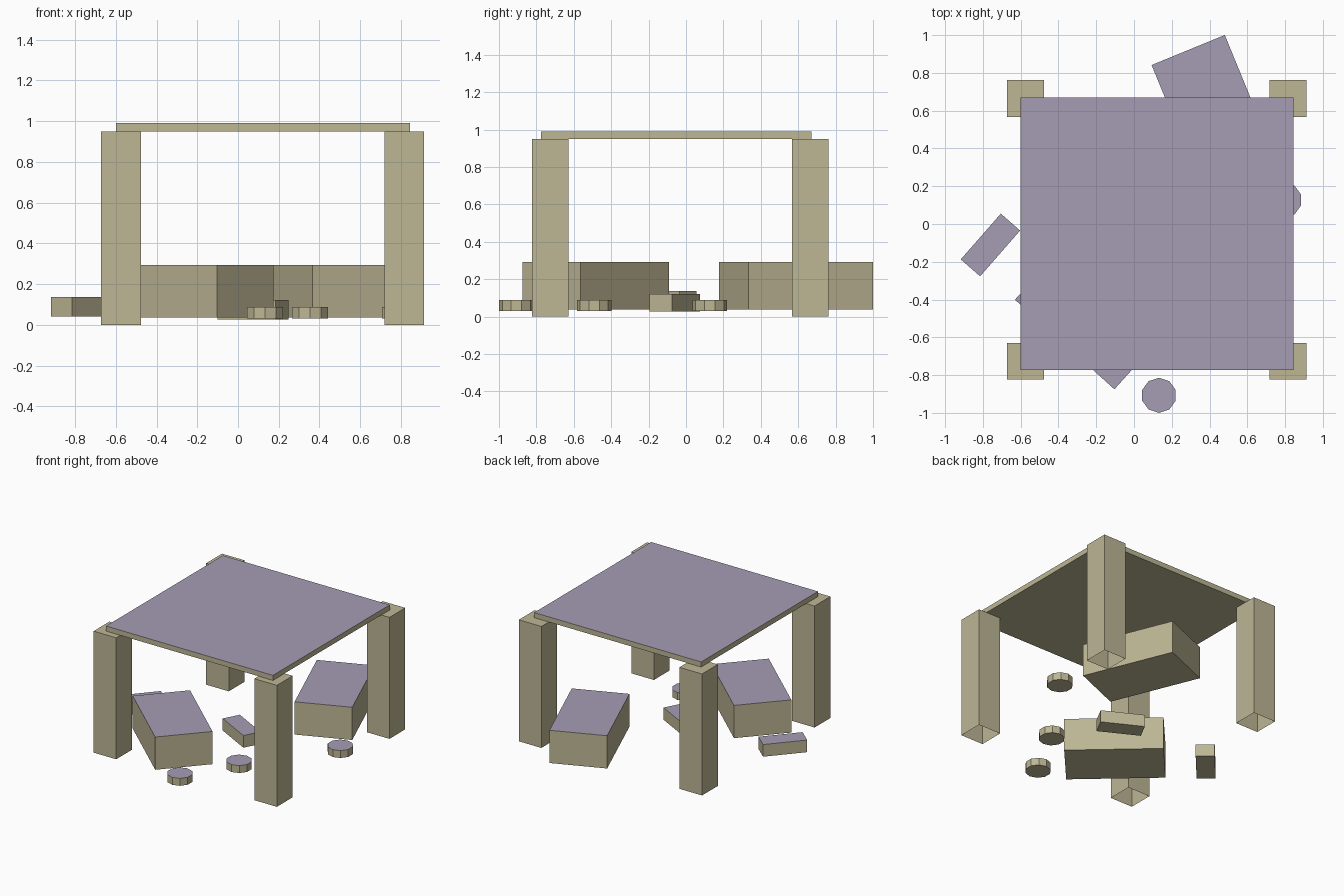
import bpy, bmesh
from math import radians
from mathutils import Matrix

if "Cube" in bpy.data.objects:
    bpy.data.objects.remove(bpy.data.objects["Cube"])


def material(name, color):
    m = bpy.data.materials.new(name)
    m.diffuse_color = color
    m.use_nodes = True
    m.node_tree.nodes["Principled BSDF"].inputs["Base Color"].default_value = m.diffuse_color
    return m


beige = material("beige_wood", (0.51, 0.47, 0.30, 1))
purple = material("purple_fabric", (0.38, 0.34, 0.46, 1))


def finish(name, bm, mats):
    mesh = bpy.data.meshes.new(name)
    bm.normal_update()
    bm.to_mesh(mesh)
    bm.free()
    for m in mats:
        mesh.materials.append(m)
    ob = bpy.data.objects.new(name, mesh)
    bpy.context.collection.objects.link(ob)
    return ob


def color_top(bm):
    bm.normal_update()
    for f in bm.faces:
        f.material_index = 1 if f.normal.z > 0.9 else 0


def box(name, x, y, sx, sy, z0, z1, angle=0):
    bm = bmesh.new()
    mat = (Matrix.Translation((x, y, (z0 + z1) / 2))
           @ Matrix.Rotation(radians(angle), 4, 'Z')
           @ Matrix.Diagonal((sx, sy, z1 - z0, 1)))
    bmesh.ops.create_cube(bm, size=1, matrix=mat)
    color_top(bm)
    return finish(name, bm, [beige, purple])


def leg(name, x, y):
    # square post, hollow and open at the bottom
    bm = bmesh.new()
    mat = Matrix.Translation((x, y, 0.475)) @ Matrix.Diagonal((0.195, 0.195, 0.95, 1))
    bmesh.ops.create_cube(bm, size=1, matrix=mat)
    bm.normal_update()
    bottom = [f for f in bm.faces if f.normal.z < -0.9]
    bmesh.ops.delete(bm, geom=bottom, context='FACES_ONLY')
    return finish(name, bm, [beige])


def disc(name, x, y):
    # ten-sided disc with flats facing left and right
    bm = bmesh.new()
    mat = Matrix.Translation((x, y, 0.059)) @ Matrix.Rotation(radians(18), 4, 'Z')
    bmesh.ops.create_cone(bm, cap_ends=True, segments=10, radius1=0.093,
                          radius2=0.093, depth=0.058, matrix=mat)
    # one vertex must point along +y
    top = max(v.co.y for v in bm.verts)
    if top - y < 0.092:
        bmesh.ops.rotate(bm, verts=bm.verts, cent=(x, y, 0),
                         matrix=Matrix.Rotation(radians(18), 3, 'Z'))
    color_top(bm)
    return finish(name, bm, [beige, purple])


# table
box("table_top", 0.122, -0.052, 1.444, 1.444, 0.95, 0.99)
for side, x in (("left", -0.574), ("right", 0.816)):
    for end, y in (("front", -0.727), ("back", 0.664)):
        leg(f"{end}_{side}_leg", x, y)

# large floor cushions
box("back_cushion", 0.4235, 0.588, 0.419, 0.72, 0.037, 0.293, 22.3)
box("front_cushion", -0.2275, -0.483, 0.417, 0.709, 0.037, 0.293, 48)

# small blocks
box("left_block", -0.76, -0.111, 0.322, 0.136, 0.042, 0.137, 48.8)
box("middle_block", 0.073, -0.06, 0.322, 0.136, 0.027, 0.122, -28)

# round plates
disc("front_plate", 0.132, -0.907)
disc("middle_plate", 0.353, -0.491)
disc("right_plate", 0.796, 0.127)
